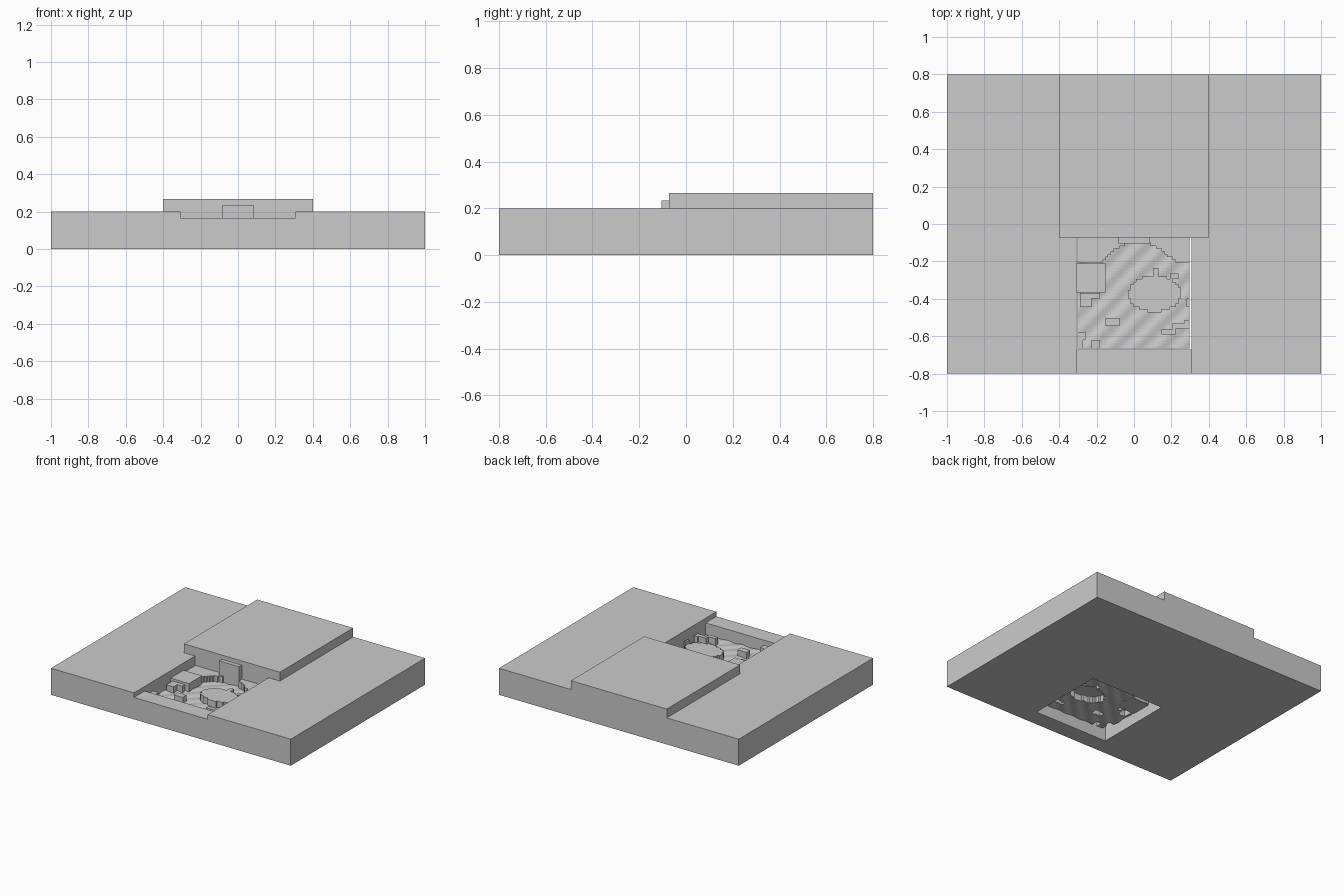
import bpy, bmesh, math

if "Cube" in bpy.data.objects:
    bpy.data.objects.remove(bpy.data.objects["Cube"])


def box(name, x0, x1, y0, y1, z0, z1):
    bm = bmesh.new()
    bmesh.ops.create_cube(bm, size=1)
    for v in bm.verts:
        v.co.x = x0 if v.co.x < 0 else x1
        v.co.y = y0 if v.co.y < 0 else y1
        v.co.z = z0 if v.co.z < 0 else z1
    mesh = bpy.data.meshes.new(name)
    bm.to_mesh(mesh)
    bm.free()
    ob = bpy.data.objects.new(name, mesh)
    bpy.context.collection.objects.link(ob)
    return ob


def cut(target, cutter):
    mod = target.modifiers.new("cut", 'BOOLEAN')
    mod.operation = 'DIFFERENCE'
    mod.solver = 'EXACT'
    mod.object = cutter
    cutter.hide_render = True
    bpy.context.view_layer.objects.active = target
    bpy.ops.object.modifier_apply(modifier=mod.name)
    bpy.data.objects.remove(cutter)


# Base slab with an open square pit and a lowered front sill
slab = box("base_slab", -1, 1, -0.8, 0.8, 0, 0.2)
cut(slab, box("pit_cutter", -0.307, 0.307, -0.672, -0.073, -0.1, 0.3))
cut(slab, box("sill_cutter", -0.307, 0.307, -0.9, -0.6, 0.165, 0.3))

# Raised platform behind the pit, and the small pieces inside the pit
box("rear_platform", -0.4, 0.4, -0.073, 0.8, 0.2, 0.267)
box("back_plate", -0.083, 0.083, -0.105, -0.073, 0.08, 0.235)
box("side_block", -0.307, -0.153, -0.365, -0.21, 0.08, 0.145)

# Pit floor: one stepped sheet, low wavy ground with raised flat islands
N = 40
X0, Y0, DX, DY = -0.303, -0.665, 0.0150, 0.0148
patches = [  # x0, x1, y0, y1
    (0.095, 0.135, -0.28, -0.24), (0.19, 0.23, -0.30, -0.265),
    (-0.15, -0.085, -0.545, -0.495), (-0.23, -0.19, -0.66, -0.62),
    (-0.285, -0.225, -0.44, -0.365), (-0.225, -0.185, -0.395, -0.365),
    (0.15, 0.22, -0.595, -0.555), (0.2, 0.31, -0.565, -0.53),
    (0.26, 0.31, -0.54, -0.51), (-0.31, -0.275, -0.68, -0.58),
    (-0.28, -0.255, -0.62, -0.58), (0.288, 0.31, -0.44, -0.40),
]


def raised(x, y):
    if ((x - 0.11) / 0.14) ** 2 + ((y + 0.373) / 0.096) ** 2 < 1:
        return True
    if -0.24 < x and y > -0.10 - 2.6 * (x - 0.02) ** 2 and y > -0.21:
        return True
    if x <= -0.24 and y > -0.21:
        return True
    return any(a < x < b and c < y < d for a, b, c, d in patches)


level = [[raised(X0 + (i + .5) * DX, Y0 + (j + .5) * DY) for j in range(N)]
         for i in range(N)]
bm = bmesh.new()
cache = {}


def vert(i, j, high):
    if (i, j, high) not in cache:
        x, y = X0 + i * DX, Y0 + j * DY
        z = 0.13 if high else 0.083 + 0.003 * math.sin(50 * (x - y))
        cache[i, j, high] = bm.verts.new((x, y, z))
    return cache[i, j, high]


for i in range(N):
    for j in range(N):
        h = level[i][j]
        bm.faces.new([vert(i, j, h), vert(i + 1, j, h),
                      vert(i + 1, j + 1, h), vert(i, j + 1, h)])
        for di, dj, a, b in ((1, 0, (i + 1, j), (i + 1, j + 1)),
                             (0, 1, (i + 1, j + 1), (i, j + 1))):
            if i + di < N and j + dj < N and level[i + di][j + dj] != h:
                bm.faces.new([vert(*a, h), vert(*a, not h),
                              vert(*b, not h), vert(*b, h)])
mesh = bpy.data.meshes.new("pit_floor")
bm.to_mesh(mesh)
bm.free()
floor = bpy.data.objects.new("pit_floor", mesh)
bpy.context.collection.objects.link(floor)
